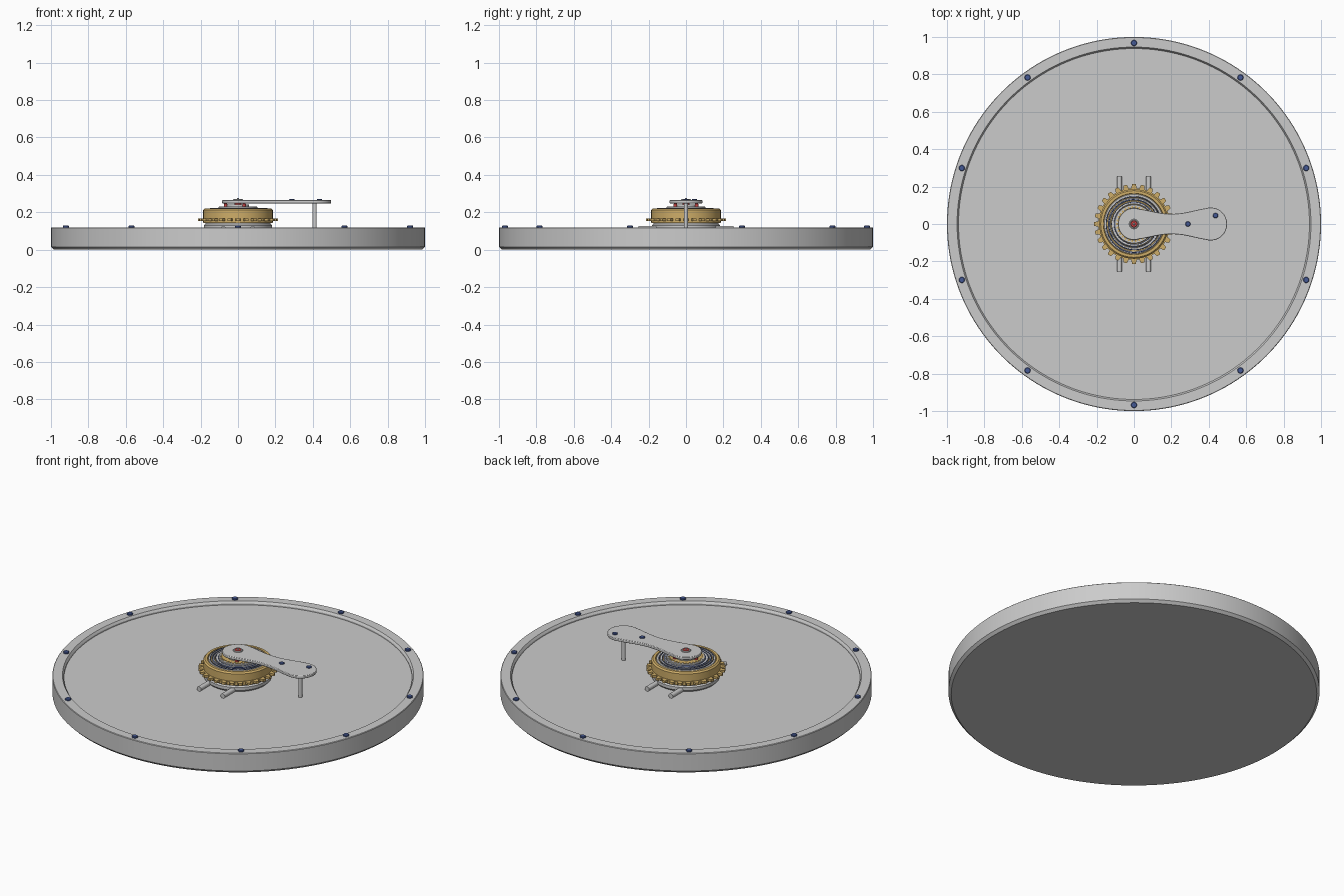
import bpy, bmesh, math
from math import sin, cos, pi, tau

if "Cube" in bpy.data.objects:
    bpy.data.objects.remove(bpy.data.objects["Cube"])


def material(name, color):
    m = bpy.data.materials.new(name)
    m.diffuse_color = color
    m.use_nodes = True
    m.node_tree.nodes["Principled BSDF"].inputs["Base Color"].default_value = m.diffuse_color
    return m


GOLD = material("gold", (0.62, 0.42, 0.14, 1))
BLUE = material("blued_steel", (0.06, 0.10, 0.30, 1))
RED = material("ruby", (0.60, 0.06, 0.06, 1))


def finish(name, bm, mat=None):
    bmesh.ops.recalc_face_normals(bm, faces=bm.faces)
    me = bpy.data.meshes.new(name)
    bm.to_mesh(me)
    bm.free()
    ob = bpy.data.objects.new(name, me)
    bpy.context.collection.objects.link(ob)
    if mat:
        me.materials.append(mat)
    bpy.ops.object.select_all(action='DESELECT')
    ob.select_set(True)
    bpy.context.view_layer.objects.active = ob
    bpy.ops.object.shade_smooth_by_angle(angle=math.radians(30))
    return ob


def lathe(name, profile, n=96, mat=None, at=(0, 0), closed=False):
    """Spin an (r, z) profile around a vertical axis."""
    bm = bmesh.new()
    pts = list(profile) + ([profile[0]] if closed else [])
    vs = [bm.verts.new((r + at[0], at[1], z)) for r, z in pts]
    es = [bm.edges.new(p) for p in zip(vs, vs[1:])]
    bmesh.ops.spin(bm, geom=vs + es, cent=(*at, 0), axis=(0, 0, 1),
                   angle=tau, steps=n, use_duplicate=False)
    bmesh.ops.remove_doubles(bm, verts=bm.verts, dist=1e-5)
    return finish(name, bm, mat)


def disc(name, r, z0, z1, at=(0, 0), n=24, mat=None, bevel=0.002):
    return lathe(name, [(0, z0), (r, z0), (r, z1 - bevel), (r - bevel, z1), (0, z1)], n, mat, at)


def ring(name, r0, r1, z0, z1, mat=None, n=96, b=0.002):
    return lathe(name, [(r0, z0), (r1, z0), (r1, z1 - b), (r1 - b, z1),
                        (r0 + b, z1), (r0, z1 - b)], n, mat, closed=True)


def plate(name, outline, z0, z1, mat=None, bevel=0.0):
    """Extrude a flat outline upwards."""
    bm = bmesh.new()
    f = bm.faces.new([bm.verts.new((x, y, z0)) for x, y in outline])
    out = bmesh.ops.extrude_face_region(bm, geom=[f])
    for v in out["geom"]:
        if isinstance(v, bmesh.types.BMVert):
            v.co.z = z1
    ob = finish(name, bm, mat)
    if bevel:
        mod = ob.modifiers.new("bevel", 'BEVEL')
        mod.width, mod.segments = bevel, 2
    return ob


def gear(name, teeth, r_root, r_tip, z0, z1, mat):
    pts = []
    for i in range(teeth):
        for off, r in ((-0.34, r_root), (-0.2, r_tip), (0.2, r_tip), (0.34, r_root)):
            a = tau * (i + off) / teeth
            pts.append((r * cos(a), r * sin(a)))
    return plate(name, pts, z0, z1, mat)


def screw(name, x, y, z0, z1, r=0.016):
    """Blued screw head with a slot."""
    ob = disc(name, r, z0, z1, (x, y), 20, BLUE, 0.003)
    return ob


# large round base plate with raised rim
lathe("base_plate", [(0, 0), (0.985, 0), (1, 0.015), (1, 0.117), (0.997, 0.12), (0.946, 0.12),
                     (0.943, 0.116), (0.938, 0.108), (0.938, 0.10), (0, 0.10)], 160)
for i in range(10):
    a = pi / 2 + tau * i / 10
    screw(f"rim_screw_{i}", 0.968 * cos(a), 0.968 * sin(a), 0.115, 0.129)

# pedestal and its four feet
lathe("pedestal", [(0, 0.10), (0.17, 0.10), (0.182, 0.112), (0.182, 0.13), (0.175, 0.137),
                   (0.175, 0.15), (0, 0.15)])
for sx in (-1, 1):
    for sy in (-1, 1):
        bm = bmesh.new()
        bmesh.ops.create_cone(bm, cap_ends=True, segments=20, radius1=0.014, radius2=0.014, depth=0.12)
        for v in bm.verts:
            x, y, z = v.co
            v.co = (x + sx * 0.078, z + sy * 0.195, y + 0.113)
        finish("foot_rod", bm)

# gold barrel with toothed wheel
lathe("barrel", [(0, 0.143), (0.184, 0.143), (0.186, 0.146), (0.186, 0.212), (0.178, 0.22),
                 (0.164, 0.22), (0.162, 0.212), (0, 0.212)], 96, GOLD)
gear("barrel_wheel", 28, 0.192, 0.213, 0.154, 0.168, GOLD)

# concentric rings on top, with a blue coil between them
for i, (r0, r1) in enumerate(((0.146, 0.16), (0.126, 0.14), (0.106, 0.12))):
    ring(f"top_ring_{i}", r0, r1, 0.205, 0.219 + 0.002 * i)
cu = bpy.data.curves.new("coil", 'CURVE')
cu.dimensions = '3D'
cu.bevel_depth, cu.bevel_resolution = 0.002, 1
sp = cu.splines.new('POLY')
N = 200
sp.points.add(N)
for i, p in enumerate(sp.points):
    t = i / N
    r, a = 0.098 + 0.058 * t, t * tau * 4
    p.co = (r * cos(a), r * sin(a), 0.222, 1)
cu.materials.append(BLUE)
bpy.context.collection.objects.link(bpy.data.objects.new("coil", cu))

# small centre stack under the arm
ring("centre_ring", 0.085, 0.104, 0.21, 0.23)
gear("centre_wheel", 30, 0.086, 0.096, 0.222, 0.232, GOLD)
disc("centre_hub", 0.06, 0.21, 0.243, n=48)
for i in range(3):
    a = pi + tau * i / 3
    disc(f"hub_jewel_{i}", 0.010, 0.23, 0.246, (0.066 * cos(a), 0.066 * sin(a)), 16, RED)

# waisted arm: two round ends joined by a smooth neck
half = [(-0.085 * cos(t), 0.085 * sin(t)) for t in [pi * 0.6 * i / 14 for i in range(15)]]
xa, ya = half[-1]
end = [(0.41 - 0.088 * cos(t), 0.088 * sin(t)) for t in
       [pi * (0.4 + 0.6 * i / 14) for i in range(15)]]
xb, yb = end[0]
for i in range(1, 16):
    t = i / 16
    half.append((xa + (xb - xa) * t, ya + (yb - ya) * t - 0.028 * sin(pi * t) ** 1.3))
half += end
outline = half + [(x, -y) for x, y in reversed(half[1:-1])]
plate("arm", outline, 0.248, 0.265, bevel=0.003)

# arm post, screws and centre jewel
disc("arm_post", 0.011, 0.10, 0.25, (0.41, 0))
screw("arm_screw_inner", 0.288, 0, 0.26, 0.272, 0.014)
screw("arm_screw_outer", 0.436, 0.045, 0.26, 0.272, 0.014)
ring("jewel_setting", 0.018, 0.026, 0.255, 0.271, n=40)
disc("centre_jewel", 0.018, 0.24, 0.272, n=32, mat=RED)
disc("centre_pivot", 0.006, 0.26, 0.277, n=16)
